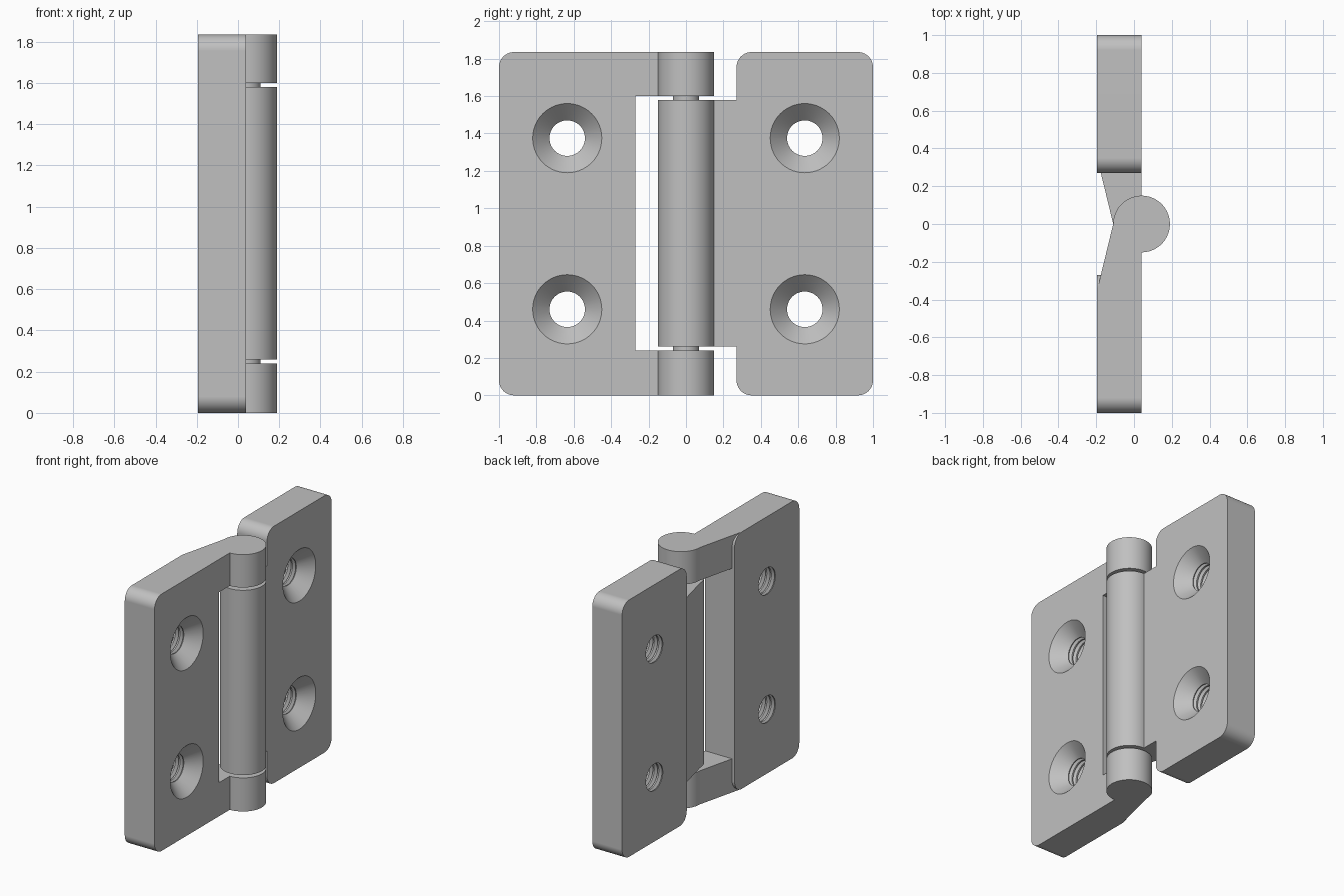
import bpy, bmesh
from math import sin, cos, pi, radians

if "Cube" in bpy.data.objects:
    bpy.data.objects.remove(bpy.data.objects["Cube"], do_unlink=True)

HEIGHT = 1.835
BACK, FACE = -0.195, 0.04        # plate thickness range along x
INNER, OUTER = 0.27, 1.0         # plate extent away from the pin
CORNER, BARREL, PIN = 0.08, 0.15, 0.07
LOW, HIGH, GAP = 0.24, 1.60, 0.02

steel = bpy.data.materials.new("satin_grey")
steel.use_nodes = True
colour = (0.53, 0.53, 0.53, 1)
steel.diffuse_color = colour
bsdf = next(n for n in steel.node_tree.nodes if n.type == 'BSDF_PRINCIPLED')
bsdf.inputs["Base Color"].default_value = colour


def make_object(name, bm):
    bmesh.ops.recalc_face_normals(bm, faces=bm.faces)
    mesh = bpy.data.meshes.new(name)
    bm.to_mesh(mesh)
    bm.free()
    mesh.materials.append(steel)
    obj = bpy.data.objects.new(name, mesh)
    bpy.context.collection.objects.link(obj)
    return obj


def extrude(name, points, offset):
    bm = bmesh.new()
    face = bm.faces.new([bm.verts.new(p) for p in points])
    new = bmesh.ops.extrude_face_region(bm, geom=[face])["geom"]
    verts = [v for v in new if isinstance(v, bmesh.types.BMVert)]
    bmesh.ops.translate(bm, verts=verts, vec=offset)
    return make_object(name, bm)


def arc(cx, cy, r, start, end, steps):
    angles = [radians(start + (end - start) * i / steps) for i in range(steps + 1)]
    return [(cx + r * cos(a), cy + r * sin(a)) for a in angles]


def activate(obj):
    bpy.ops.object.select_all(action='DESELECT')
    obj.select_set(True)
    bpy.context.view_layer.objects.active = obj


def combine(target, other, operation):
    activate(target)
    mod = target.modifiers.new("combine", 'BOOLEAN')
    mod.operation, mod.solver, mod.object = operation, 'EXACT', other
    bpy.ops.object.modifier_apply(modifier=mod.name)
    bpy.data.objects.remove(other, do_unlink=True)


def finish(obj):
    activate(obj)
    bpy.ops.object.shade_smooth_by_angle(angle=radians(14))
    mod = obj.modifiers.new("even_shading", 'WEIGHTED_NORMAL')
    mod.keep_sharp = True


# Plate with four rounded corners
def plate(name, side):
    points = []
    for i, (y, z) in enumerate([(OUTER - CORNER, HEIGHT - CORNER), (INNER + CORNER, HEIGHT - CORNER),
                                (INNER + CORNER, CORNER), (OUTER - CORNER, CORNER)]):
        points += arc(y, z, CORNER, 90 * i, 90 * i + 90, 10)
    return extrude(name, [(BACK, side * y, z) for y, z in points], (FACE - BACK, 0, 0))


# Tapered arm ending in a round knuckle
def knuckle(side, bottom, top):
    root = -(INNER + CORNER)
    points = [(FACE, root)] + arc(FACE, 0, BARREL, -90, 180, 54) + [(BACK, root)]
    return extrude("knuckle", [(x, -side * y, bottom) for x, y in points], (0, 0, top - bottom))


# Countersunk, threaded hole turned about an x axis
def hole_cutter(y, z):
    profile = [(FACE + 0.02, 0.205), (-0.05, 0.095)]
    pitch = 0.036
    for i in range(4):
        x = -0.05 - pitch * i
        profile += [(x - pitch * 0.15, 0.095), (x - pitch * 0.5, 0.115), (x - pitch * 0.85, 0.095)]
    profile.append((BACK - 0.03, 0.095))
    bm = bmesh.new()
    count = 56
    rings = [[bm.verts.new((x, y + r * cos(2 * pi * i / count), z + r * sin(2 * pi * i / count)))
              for i in range(count)] for x, r in profile]
    for a, b in zip(rings, rings[1:]):
        for i in range(count):
            j = (i + 1) % count
            bm.faces.new((a[i], a[j], b[j], b[i]))
    bm.faces.new(rings[0])
    bm.faces.new(rings[-1])
    cutter = make_object("hole_cutter", bm)
    cutter.hide_render = True
    return cutter


def leaf(name, side, spans):
    obj = plate(name, side)
    for bottom, top in spans:
        combine(obj, knuckle(side, bottom, top), 'UNION')
    for z in (0.46, 1.375):
        combine(obj, hole_cutter(side * 0.635, z), 'DIFFERENCE')
    finish(obj)


# Two interlocking leaves
leaf("outer_knuckle_leaf", -1, [(0, LOW), (HIGH, HEIGHT)])
leaf("centre_knuckle_leaf", 1, [(LOW + GAP, HIGH - GAP)])

# Short pin sections bridging the gaps between knuckles
for name, z in (("lower_pin", LOW), ("upper_pin", HIGH - GAP)):
    circle = arc(FACE, 0, PIN, 0, 360, 40)[:-1]
    finish(extrude(name, [(x, y, z - 0.01) for x, y in circle], (0, 0, GAP + 0.02)))
